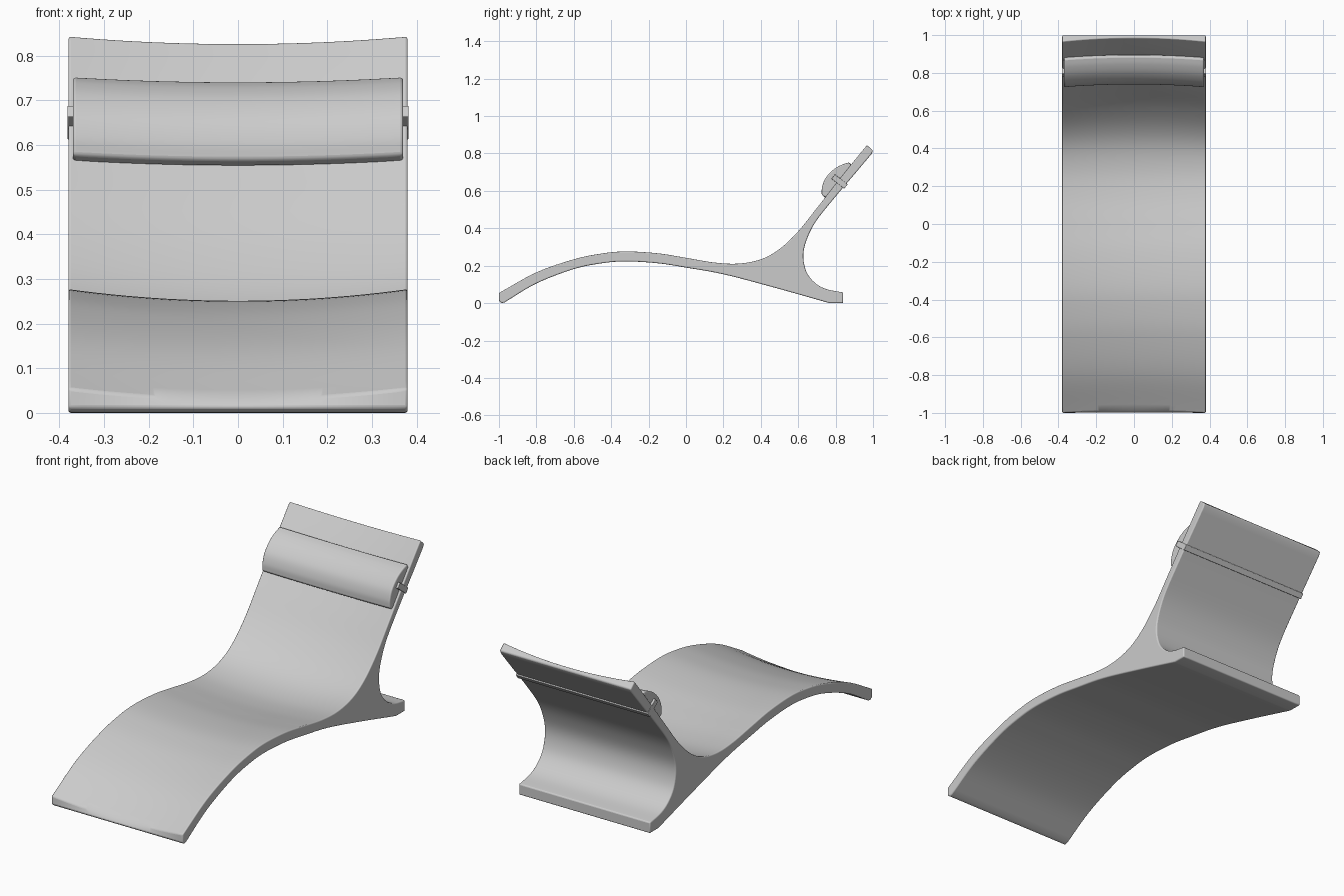
import bpy, bmesh, math
from mathutils import Vector

if "Cube" in bpy.data.objects:
    bpy.data.objects.remove(bpy.data.objects["Cube"])


def spline(pts, n=6):
    """Catmull-Rom curve through 2D points."""
    p = [Vector(q) for q in pts]
    p = [2 * p[0] - p[1]] + p + [2 * p[-1] - p[-2]]
    out = []
    for i in range(1, len(p) - 2):
        a, b, c, d = p[i - 1:i + 3]
        for k in range(n):
            t = k / n
            out.append(0.5 * (2 * b + (c - a) * t + (2 * a - 5 * b + 4 * c - d) * t * t
                              + (3 * b - a - 3 * c + d) * t ** 3))
    return out + [p[-2]]


def loft(name, top, under, half, sag, bevel, cols=24):
    """Side profile (y, z) swept across x; the top curve dips toward the middle."""
    loop = []
    for i, q in enumerate(top):
        t = (top[min(i + 1, len(top) - 1)] - top[max(i - 1, 0)]).normalized()
        loop.append((q, Vector((t.y, -t.x)) if callable(sag) is False else sag(q)))
    depth = 0.026 if not callable(sag) else 1.0
    if not callable(sag):
        depth = sag
    loop += [(q, Vector((0, 0)) if not callable(sag) else sag(q)) for q in under]
    bm = bmesh.new()
    rings = []
    for c in range(cols + 1):
        u = 2 * c / cols - 1
        ring = []
        for q, direction in loop:
            s = q + direction * depth * (1 - u * u)
            ring.append(bm.verts.new((u * half, s.x, s.y)))
        rings.append(ring)
    n = len(loop)
    for a, b in zip(rings, rings[1:]):
        for i in range(n):
            j = (i + 1) % n
            bm.faces.new((a[i], a[j], b[j], b[i]))
    bm.faces.new(rings[0])
    bm.faces.new(rings[-1])
    bmesh.ops.recalc_face_normals(bm, faces=bm.faces)
    me = bpy.data.meshes.new(name)
    bm.to_mesh(me)
    bm.free()
    return finish(bpy.data.objects.new(name, me), bevel)


def finish(ob, bevel):
    """Link, soften hard edges and shade smooth."""
    bpy.context.collection.objects.link(ob)
    m = ob.modifiers.new("soft_edges", 'BEVEL')
    m.width, m.segments = bevel, 3
    m.limit_method, m.angle_limit = 'ANGLE', math.radians(40)
    bpy.ops.object.select_all(action='DESELECT')
    ob.select_set(True)
    bpy.context.view_layer.objects.active = ob
    bpy.ops.object.shade_smooth_by_angle(angle=math.radians(40))
    return ob


# lounger body: seat surface, then back, rear hollow, foot and underside
seat = spline([(-1, .055), (-.8, .165), (-.6, .235), (-.45, .266), (-.32, .277), (-.15, .267),
               (0, .243), (.15, .218), (.28, .212), (.4, .235), (.5, .29), (.6, .385),
               (.7, .51), (.8, .637), (.9, .763), (.967, .845)])
rear = spline([(.99, .795), (.9, .688), (.8, .57), (.694, .436), (.644, .335), (.627, .25),
               (.645, .165), (.69, .108), (.75, .075), (.84, .057)])
belly = spline([(.757, .003), (.48, .081), (.206, .153), (0, .19), (-.15, .213), (-.32, .223),
                (-.45, .213), (-.6, .182), (-.8, .105), (-.97, .004)])
tip = [Vector((1.0, .815))]
foot = [Vector((.84, .0)), Vector((.77, .0))]
toe = [Vector((-.985, .0)), Vector((-1, .012))]
loft("lounger_body", seat, tip + rear + foot + belly + toe, 0.38, 0.026, 0.006)

# head pillow: domed section following the dip of the backrest
dip = Vector((.79, -.615)) * 0.018
dome = spline([(.725, .578), (.727, .62), (.745, .668), (.785, .712), (.83, .739), (.872, .753)])
base = [Vector((.884, .735)), Vector((.75, .563))]
loft("head_pillow", dome, base, 0.37, lambda q: dip, 0.008)

# strap wrapped around the backrest, holding the pillow
bm = bmesh.new()
bmesh.ops.create_cube(bm, size=1)
bmesh.ops.scale(bm, vec=(.764, .086, .03), verts=bm.verts)
me = bpy.data.meshes.new("pillow_strap")
bm.to_mesh(me)
bm.free()
strap = bpy.data.objects.new("pillow_strap", me)
strap.location = (0, .821, .650)
strap.rotation_euler.x = math.atan2(-.615, .79)
finish(strap, 0.002)
